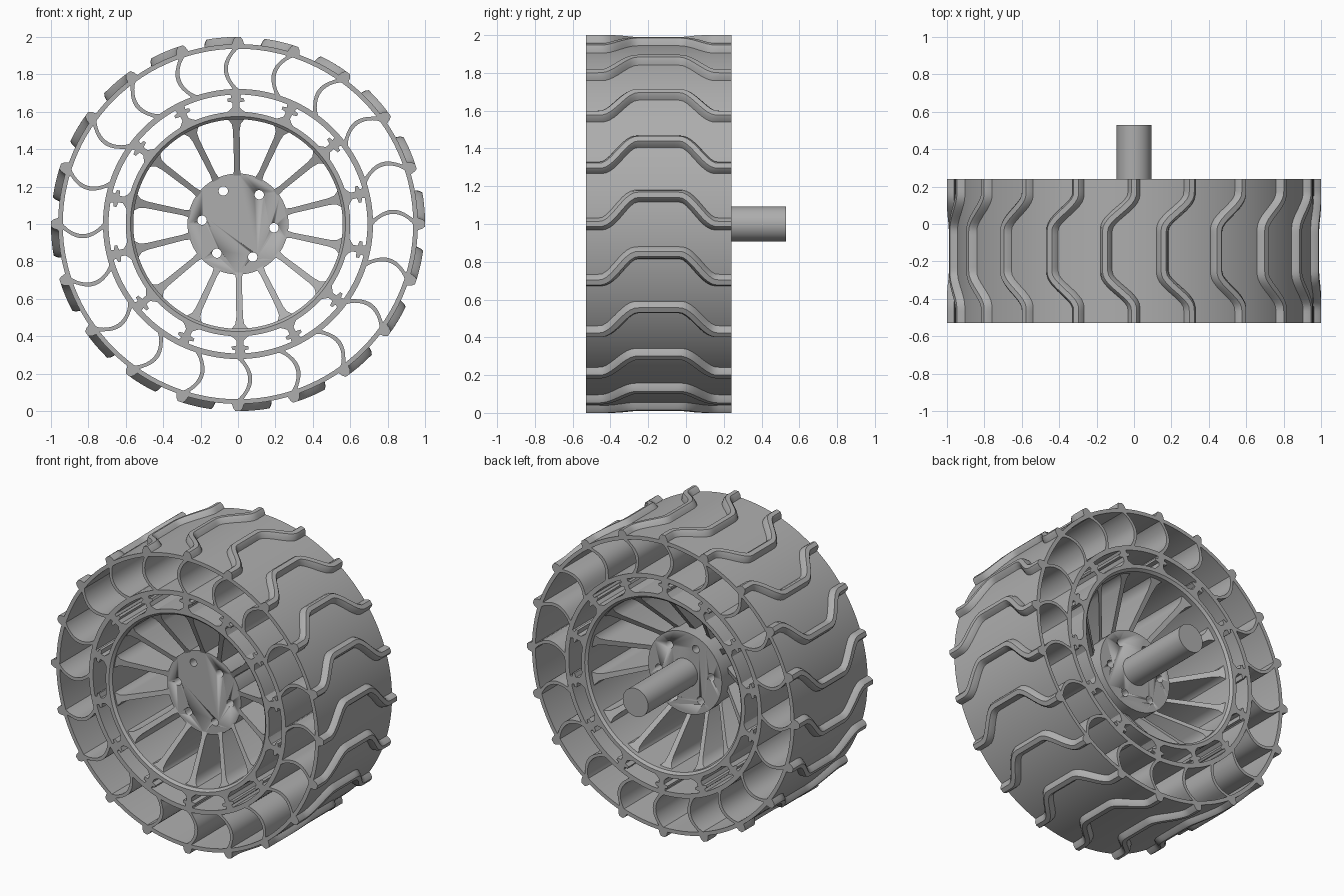
import bpy, bmesh, math
from math import sin, cos, radians, pi

cube = bpy.data.objects.get("Cube")
if cube:
    bpy.data.objects.remove(cube)

FRONT, BACK, MID = -0.53, 0.24, -0.145
CENTRE_Z = 1.0

grey = bpy.data.materials.new("plain grey")
grey.use_nodes = True
colour = (0.42, 0.42, 0.42, 1)
grey.diffuse_color = colour
grey.node_tree.nodes["Principled BSDF"].inputs["Base Color"].default_value = colour


def finish(bm, name, smooth=35):
    """Turn a bmesh into a named, shaded object."""
    bmesh.ops.recalc_face_normals(bm, faces=bm.faces)
    mesh = bpy.data.meshes.new(name)
    bm.to_mesh(mesh)
    bm.free()
    mesh.materials.append(grey)
    obj = bpy.data.objects.new(name, mesh)
    bpy.context.collection.objects.link(obj)
    bpy.ops.object.select_all(action='DESELECT')
    bpy.context.view_layer.objects.active = obj
    obj.select_set(True)
    bpy.ops.object.shade_smooth_by_angle(angle=radians(smooth))
    return obj


def place(bm, r, t, y, angle):
    """Vertex at radius r, sideways offset t, depth y, turned by angle."""
    return bm.verts.new((r * cos(angle) - t * sin(angle), y,
                         CENTRE_Z + r * sin(angle) + t * cos(angle)))


def lathe(name, profile, steps=120):
    """Spin a closed (radius, y) profile around the axle."""
    bm = bmesh.new()
    loops = [[place(bm, r, 0, y, 2 * pi * i / steps) for r, y in profile]
             for i in range(steps)]
    n = len(profile)
    for i in range(steps):
        a, b = loops[i], loops[(i + 1) % steps]
        for j in range(n):
            k = (j + 1) % n
            bm.faces.new((a[j], a[k], b[k], b[j]))
    return finish(bm, name)


def tube(name, inner, outer):
    return lathe(name, [(inner, FRONT), (outer, FRONT), (outer, BACK), (inner, BACK)])


def cylinder(name, radius, y0, y1, x=0, z=CENTRE_Z, steps=64):
    bm = bmesh.new()
    ends = [[bm.verts.new((x + radius * cos(2 * pi * i / steps), y,
                           z + radius * sin(2 * pi * i / steps)))
             for i in range(steps)] for y in (y0, y1)]
    for e in ends:
        bm.faces.new(e)
    for i in range(steps):
        j = (i + 1) % steps
        bm.faces.new((ends[0][i], ends[0][j], ends[1][j], ends[1][i]))
    return finish(bm, name)


def plates(name, left, right, depth, count, phase):
    """Radial array of plates; left and right are (r, t) edges, depth(r) gives y limits."""
    bm = bmesh.new()
    for c in range(count):
        angle = radians(phase) + 2 * pi * c / count
        rows = []
        for (rl, tl), (rr, tr) in zip(left, right):
            (l0, l1), (r0, r1) = depth(rl), depth(rr)
            rows.append([place(bm, rl, tl, l0, angle), place(bm, rr, tr, r0, angle),
                         place(bm, rr, tr, r1, angle), place(bm, rl, tl, l1, angle)])
        for a, b in zip(rows, rows[1:]):
            for j in range(4):
                k = (j + 1) % 4
                bm.faces.new((a[j], a[k], b[k], b[j]))
        bm.faces.new(rows[0])
        bm.faces.new(rows[-1])
    return finish(bm, name)


def mirrored(half):
    return [(r, w) for r, w in half], [(r, -w) for r, w in half]


# Tyre bands and rim barrel
tube("tyre_outer_band", 0.937, 0.962)
tube("tyre_inner_band", 0.692, 0.722)
lathe("rim_barrel", [(0.575, FRONT), (0.6, FRONT), (0.6, BACK), (0.575, BACK),
                     (0.56, BACK - 0.015), (0.56, FRONT + 0.015)])

# Curved flexible blades between the two tyre bands
left, right = [], []
for i in range(13):
    u = i / 12
    r = 0.71 + 0.24 * u
    bulge = 0.065 * (1 - (2 * u - 1) ** 2)
    foot = 0.011 + 0.012 * abs(2 * u - 1) ** 8
    left.append((r, bulge + foot))
    right.append((r, bulge - foot))
plates("tyre_blades", left, right, lambda r: (FRONT, BACK), 20, 0)

# T-shaped keys between rim and inner tyre band
left, right = mirrored([(0.59, 0.06), (0.608, 0.035), (0.625, 0.018), (0.65, 0.018),
                        (0.655, 0.045), (0.67, 0.045), (0.676, 0.024), (0.7, 0.03)])
plates("rim_keys", left, right, lambda r: (FRONT, BACK), 14, 91)

# Deep tapering wheel spokes
left, right = mirrored([(0.25, 0.022), (0.3, 0.015), (0.5, 0.018),
                        (0.535, 0.024), (0.555, 0.04), (0.575, 0.07)])


def spoke_depth(r):
    u = (r - 0.25) / 0.325
    return -0.35 - 0.16 * u, -0.08 + 0.29 * u


plates("wheel_spokes", left, right, spoke_depth, 14, 91)

# Hub with six bolt holes
hub = cylinder("hub", 0.27, -0.355, 0.01)
for i in range(6):
    a = radians(54 + 60 * i)
    hole = cylinder("bolt_hole_cutter", 0.025, -0.6, 0.2,
                    0.193 * cos(a), CENTRE_Z + 0.193 * sin(a), 24)
    hole.hide_render = True
    hole.hide_set(True)
    cut = hub.modifiers.new("bolt hole", 'BOOLEAN')
    cut.operation = 'DIFFERENCE'
    cut.solver = 'EXACT'
    cut.object = hole

# Axle
cylinder("axle_shaft", 0.093, 0.0, 0.53)

# Wavy tread bars wrapped around the outer band
section = [(-0.036, 0.955), (-0.026, 0.985), (-0.014, 1.0),
           (0.014, 1.0), (0.026, 0.985), (0.036, 0.955)]
bm = bmesh.new()
steps = 36


def wave(y):
    """Angular shift of the bar: raised in the middle, low at both edges."""
    u = min(max((abs(y - MID) - 0.11) / 0.2, 0), 1)
    return 0.155 * (1 - u * u * (3 - 2 * u))


for c in range(20):
    rows = []
    for i in range(steps + 1):
        y = FRONT + (BACK - FRONT) * i / steps
        slope = (wave(y + 0.005) - wave(y - 0.005)) / 0.01
        widen = math.sqrt(1 + slope * slope)
        base = 2 * pi * c / 20 + wave(y)
        rows.append([place(bm, r, 0, y, base + t * widen) for t, r in section])
    for a, b in zip(rows, rows[1:]):
        for j in range(6):
            k = (j + 1) % 6
            bm.faces.new((a[j], a[k], b[k], b[j]))
    bm.faces.new(rows[0])
    bm.faces.new(rows[-1])
finish(bm, "tread_bars", 50)
